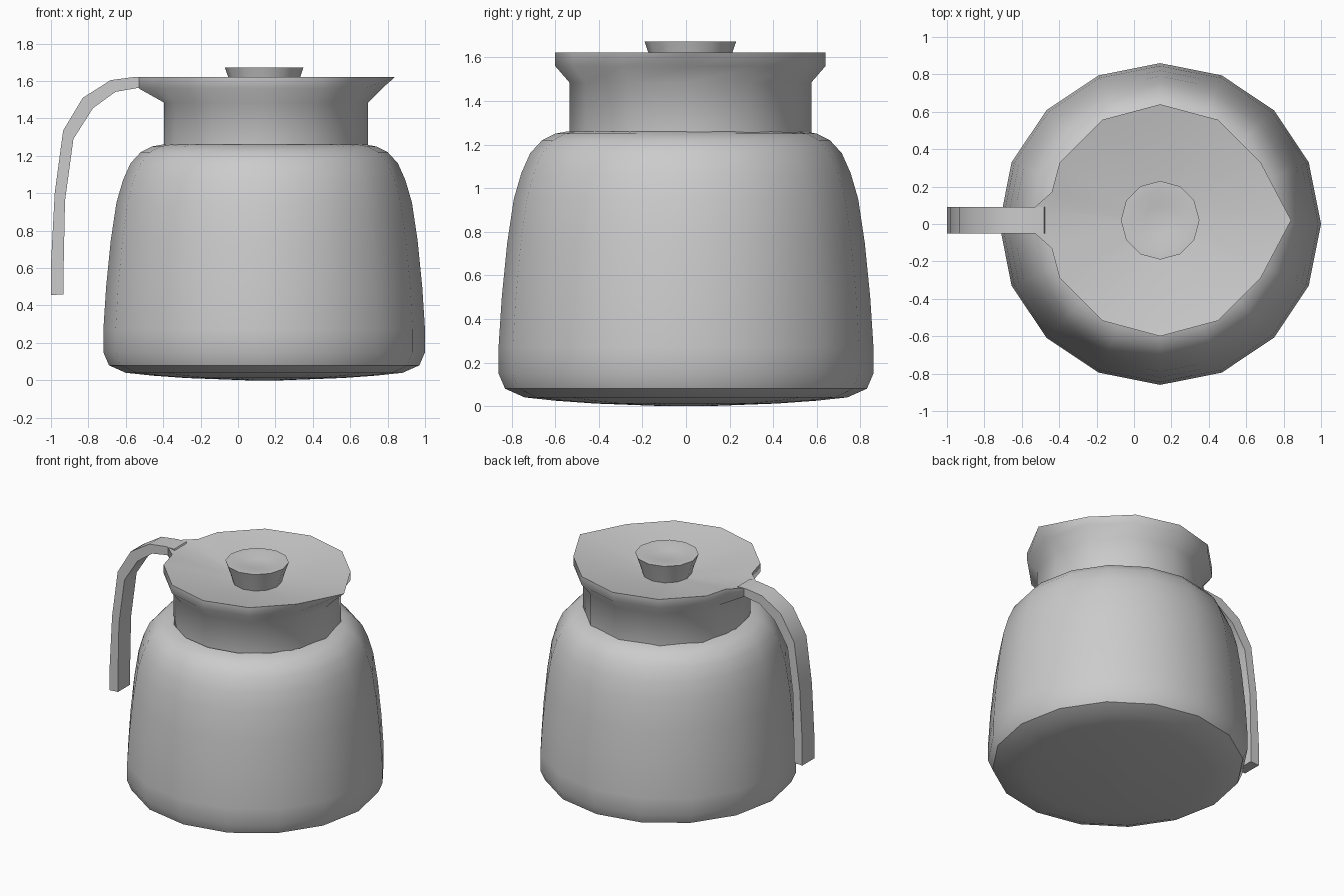
import bpy, bmesh
from math import cos, sin, pi, radians

if "Cube" in bpy.data.objects:
    bpy.data.objects.remove(bpy.data.objects["Cube"])


def make(name, rings, caps=(False, False), smooth=35):
    """Skin a list of closed loops; caps fill the first and last loop."""
    bm = bmesh.new()
    loops = [[bm.verts.new(p) for p in ring] for ring in rings]
    n = len(loops[0])
    for a, b in zip(loops, loops[1:]):
        for i in range(n):
            j = (i + 1) % n
            bm.faces.new((a[i], a[j], b[j], b[i]))
    for cap, loop in zip(caps, (loops[0], loops[-1])):
        if cap:
            bm.faces.new(loop)
    bmesh.ops.recalc_face_normals(bm, faces=bm.faces)
    mesh = bpy.data.meshes.new(name)
    bm.to_mesh(mesh)
    bm.free()
    obj = bpy.data.objects.new(name, mesh)
    bpy.context.collection.objects.link(obj)
    bpy.ops.object.select_all(action='DESELECT')
    obj.select_set(True)
    bpy.context.view_layer.objects.active = obj
    bpy.ops.object.shade_smooth_by_angle(angle=radians(smooth))
    return obj


def circle(r, z, n, cx=0.14, cy=0.0):
    return [(cx + r * cos(2 * pi * i / n), cy + r * sin(2 * pi * i / n), z)
            for i in range(n)]


# Body: 16-sided rounded pot, slightly convex underneath
profile = [(0.10, 0.0), (0.42, 0.012), (0.60, 0.025), (0.74, 0.04), (0.83, 0.08),
           (0.86, 0.15), (0.86, 0.27), (0.845, 0.50), (0.82, 0.75), (0.79, 0.95),
           (0.755, 1.07), (0.715, 1.16), (0.66, 1.22), (0.60, 1.25), (0.545, 1.26),
           (0.53, 1.22)]
make("body", [circle(r, z, 16) for r, z in profile], (True, True))

# Collar and lid: 12-sided neck flaring to a rim with spout and handle tab
CX, CY = 0.14, 0.02
half_neck = [(0.555 * cos(radians(a)), 0.555 * sin(radians(a))) for a in range(0, 151, 30)]
half_neck += [(-0.515, 0.15), (-0.536, 0.07)]
half_rim = [(0.62 * cos(radians(a)), 0.62 * sin(radians(a))) for a in range(0, 151, 30)]
half_rim += [(-0.58, 0.15), (-0.67, 0.07)]


def lid_ring(half, z, scale=1.0):
    pts = half + [(x, -y) for x, y in reversed(half[1:])]
    return [(CX + x * scale, CY + y * scale, z) for x, y in pts]


rim_top, rim_low = list(half_rim), list(half_rim)
rim_top[0], rim_low[0] = (0.70, 0), (0.63, 0)
make("collar_and_lid", [
    lid_ring(half_neck, 1.20), lid_ring(half_neck, 1.485),
    lid_ring(rim_low, 1.56), lid_ring(rim_top, 1.622),
    lid_ring(half_neck, 1.53, 0.29)], (False, True), 55)

# Knob: flared 12-sided stub rising from the dished lid
knob = [(0.16, 1.52), (0.185, 1.60), (0.21, 1.672), (0.16, 1.672), (0.08, 1.655)]
make("knob", [circle(r, z, 12, CX, CY) for r, z in knob], (False, True))

# Handle: rectangular strap swept from outer and inner side profiles
outer = [(-0.48, 1.622), (-0.55, 1.622), (-0.68, 1.605), (-0.83, 1.51),
         (-0.935, 1.335), (-0.98, 1.0), (-1.0, 0.62), (-1.0, 0.455)]
inner = [(-0.45, 1.56), (-0.54, 1.562), (-0.655, 1.542), (-0.775, 1.455),
         (-0.88, 1.29), (-0.925, 0.96), (-0.932, 0.62), (-0.932, 0.46)]
make("handle", [[(xo, CY - 0.07, zo), (xo, CY + 0.07, zo),
                 (xi, CY + 0.07, zi), (xi, CY - 0.07, zi)]
                for (xo, zo), (xi, zi) in zip(outer, inner)], (True, True), 40)
